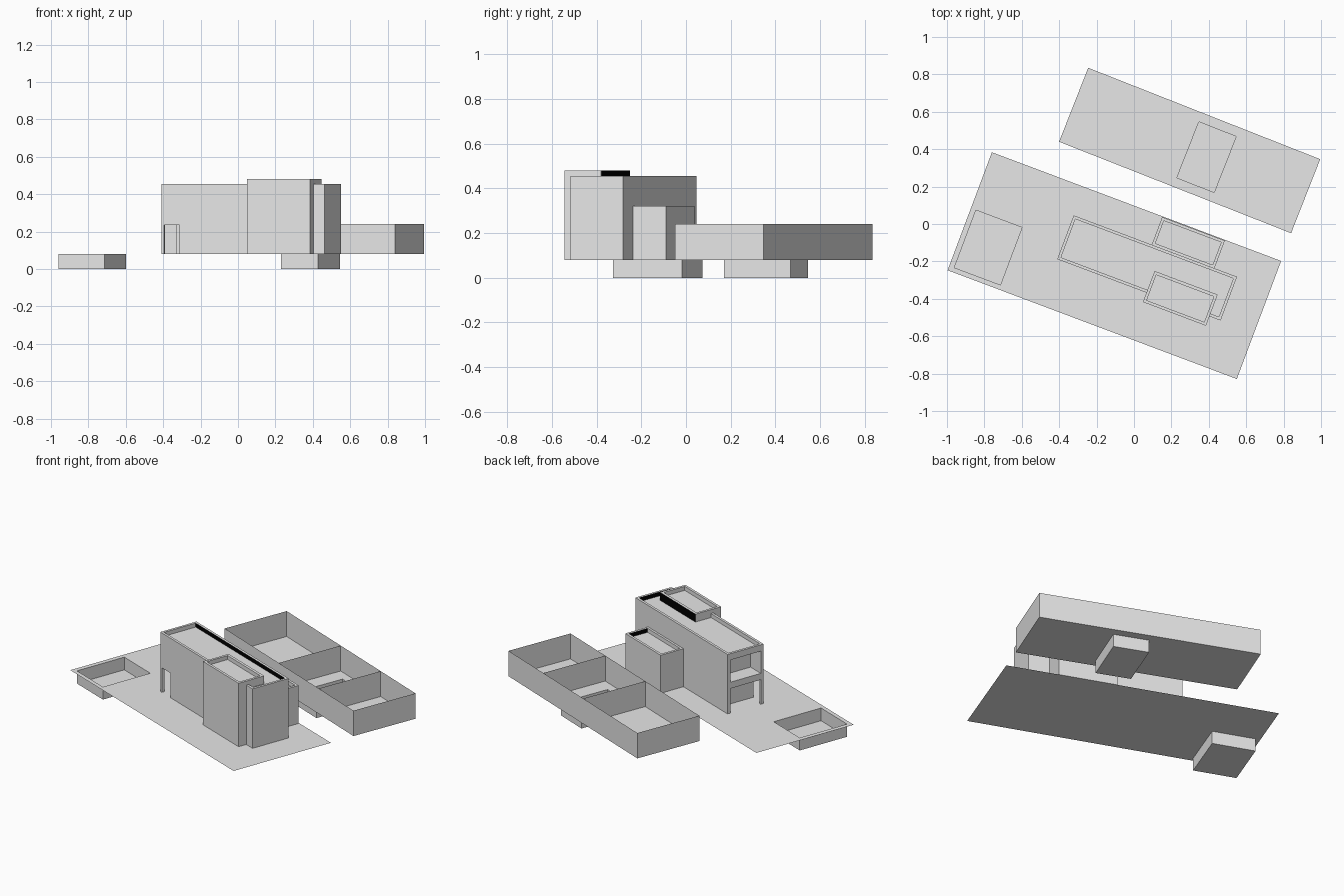
import bpy, bmesh, math
from mathutils import Vector

cube = bpy.data.objects.get("Cube")
if cube:
    bpy.data.objects.remove(cube)


def material(name, value):
    m = bpy.data.materials.new(name)
    m.use_nodes = True
    col = (value, value, value, 1)
    m.diffuse_color = col
    m.node_tree.nodes["Principled BSDF"].inputs["Base Color"].default_value = col
    return m


GREY = material("plain grey", 0.8)
BLACK = material("black trim", 0.0)

# Each lot has its own centre and turn on the site
HOUSE_LOT = ((-0.105, -0.2225, 0), math.radians(-20.6))
YARD_LOT = ((0.2975, 0.393, 0), math.radians(-21.5))
GROUND = 0.08


def finish(name, bm, lot):
    me = bpy.data.meshes.new(name)
    bm.to_mesh(me)
    bm.free()
    me.materials.append(GREY)
    me.materials.append(BLACK)
    ob = bpy.data.objects.new(name, me)
    ob.location, ob.rotation_euler.z = lot[0], lot[1]
    bpy.context.collection.objects.link(ob)
    return ob


def quad(bm, *pts):
    return bm.faces.new([bm.verts.new(p) for p in pts])


def wall(bm, a, b, z0, z1):
    quad(bm, (*a, z0), (*b, z0), (*b, z1), (*a, z1))


def ring(bm, r, z0, z1):
    """Four thin upright walls around a rectangle."""
    u0, u1, v0, v1 = r
    c = [(u0, v0), (u1, v0), (u1, v1), (u0, v1)]
    for i in range(4):
        wall(bm, c[i], c[(i + 1) % 4], z0, z1)


def sheet(bm, r, z, hole=None):
    """Thin floor, with an optional rectangular hole."""
    h = hole or r
    us, vs = (r[0], h[0], h[1], r[1]), (r[2], h[2], h[3], r[3])
    for i in range(3):
        for j in range(3):
            flat = us[i + 1] - us[i] < 1e-5 or vs[j + 1] - vs[j] < 1e-5
            if flat or (hole and i == 1 and j == 1):
                continue
            quad(bm, (us[i], vs[j], z), (us[i + 1], vs[j], z),
                 (us[i + 1], vs[j + 1], z), (us[i], vs[j + 1], z))
    bmesh.ops.remove_doubles(bm, verts=bm.verts, dist=1e-5)


def pool(name, r, lot):
    bm = bmesh.new()
    sheet(bm, r, 0)
    ring(bm, r, 0, GROUND)
    finish(name, bm, lot)


def block(name, r, z0, z1, parapet=0.0, drop=0.025, black=None):
    """Box with a sunken roof; black(face centre, normal) picks trim faces."""
    bm = bmesh.new()
    bmesh.ops.create_cube(bm, size=1)
    for v in bm.verts:
        v.co = Vector((r[0] if v.co.x < 0 else r[1],
                       r[2] if v.co.y < 0 else r[3],
                       z0 if v.co.z < 0 else z1))
    if parapet:
        top = max(bm.faces, key=lambda f: f.calc_center_median().z)
        bmesh.ops.inset_region(bm, faces=[top], thickness=parapet)
        low = bmesh.ops.extrude_discrete_faces(bm, faces=[top])["faces"][0]
        bmesh.ops.translate(bm, verts=low.verts, vec=(0, 0, -drop))
    bmesh.ops.recalc_face_normals(bm, faces=bm.faces)
    if black:
        for f in bm.faces:
            f.material_index = int(black(f.calc_center_median(), f.normal))
    return finish(name, bm, HOUSE_LOT)


def cut(ob, cutters):
    for c in cutters:
        c.hide_render = True
        mod = ob.modifiers.new("opening", "BOOLEAN")
        mod.operation, mod.solver, mod.object = "DIFFERENCE", "EXACT", c
    bpy.context.view_layer.update()
    deps = bpy.context.evaluated_depsgraph_get()
    me = bpy.data.meshes.new_from_object(ob.evaluated_get(deps))
    ob.modifiers.clear()
    ob.data = me
    for c in cutters:
        bpy.data.objects.remove(c)


# House plot with a sunken pool
house_pool = (-0.797, -0.534, -0.311, 0.017)
bm = bmesh.new()
sheet(bm, (-0.826, 0.826, -0.337, 0.337), GROUND, house_pool)
finish("house_ground", bm, HOUSE_LOT)
pool("house_pool", house_pool, HOUSE_LOT)

# Main house: trim on the inner parapet at the back and right end
main = block("main_house", (-0.298, 0.635, -0.075, 0.175), GROUND, 0.455, 0.022,
             black=lambda c, n: c.z > 0.4 and (
                 (n.y < -0.9 and c.y > 0.1) or (n.x < -0.9 and c.x > 0.5)))

# Balcony, porch and the porch's front opening
cut(main, [
    block("balcony_cutter", (-0.35, -0.195, -0.055, 0.155), 0.275, 0.415),
    block("porch_cutter", (-0.35, -0.195, -0.055, 0.155), 0.05, 0.235),
    block("porch_side_cutter", (-0.283, -0.195, -0.1, 0.0), 0.05, 0.235),
])

# Front tower and rear annex
block("front_tower", (0.2115, 0.5715, -0.1285, 0.0475), GROUND, 0.48, 0.022)
block("rear_annex", (0.148, 0.506, 0.173, 0.333), GROUND, 0.32, 0.022,
      black=lambda c, n: c.z > 0.25 and n.x < -0.9 and c.x > 0.4)

# Black strip on the tower's back, above the main roof
block("tower_back_trim", (0.2115, 0.5715, 0.0476, 0.049), 0.43, 0.48,
      black=lambda c, n: n.y > 0.9)

# Walled yard with two partitions and its own pool
yard = (-0.6667, 0.6667, -0.2125, 0.2125)
yard_pool = (-0.01, 0.204, -0.1605, 0.1605)
bm = bmesh.new()
sheet(bm, yard, GROUND, yard_pool)
ring(bm, yard, GROUND, 0.24)
for u in (-0.107, 0.307):
    wall(bm, (u, yard[2]), (u, yard[3]), GROUND, 0.24)
finish("walled_yard", bm, YARD_LOT)
pool("yard_pool", yard_pool, YARD_LOT)
